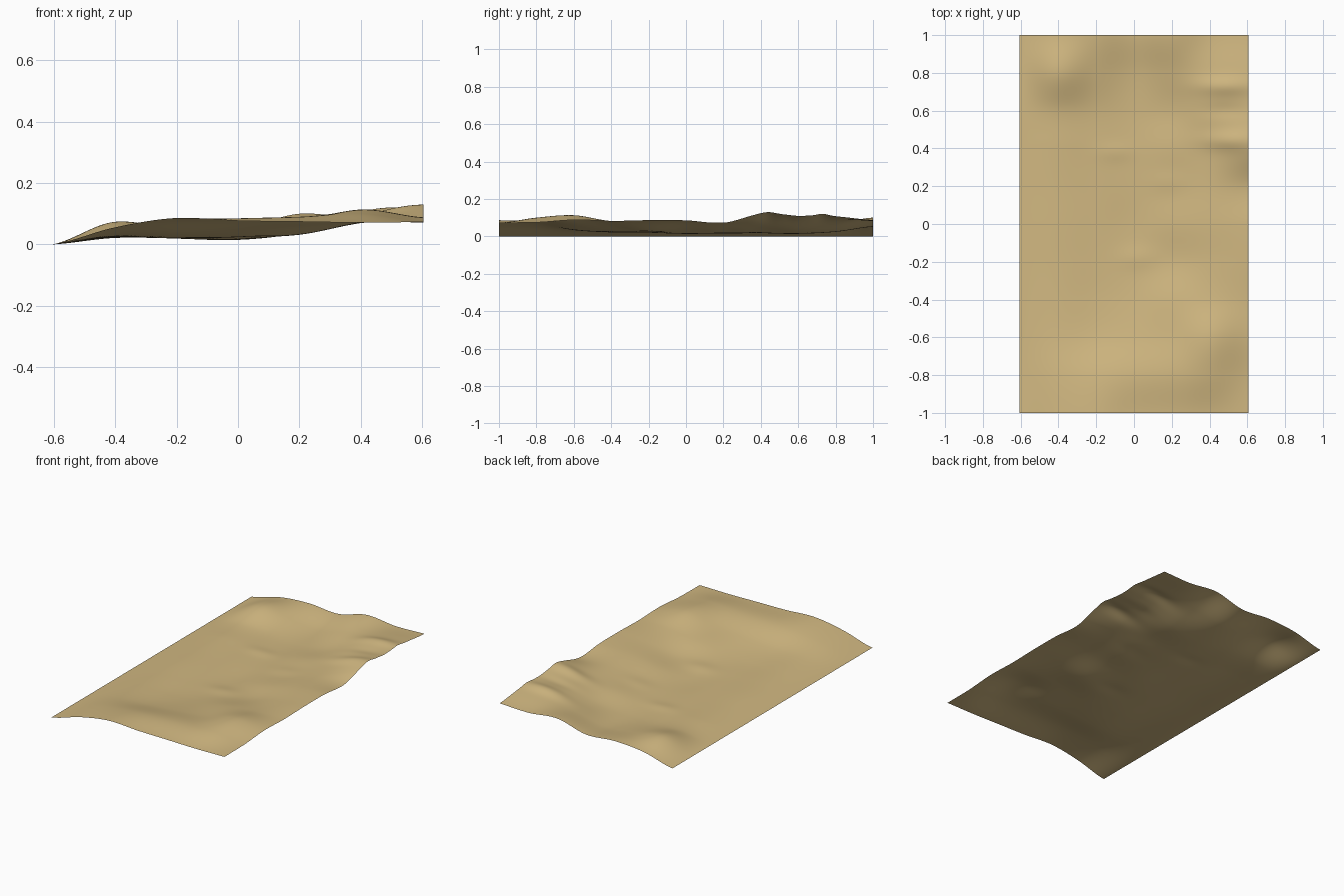
import bpy, bmesh, math

if "Cube" in bpy.data.objects:
    bpy.data.objects.remove(bpy.data.objects["Cube"])

# Terrain heights at control points: rows run y = -1..1, columns x = -0.605..0.605
HALF_X, HALF_Y = 0.605, 1.0
HEIGHTS = [
    [0, .055, .086, .077, .074, .071, .073],
    [0, .048, .074, .084, .090, .100, .075],
    [0, .030, .036, .052, .072, .113, .088],
    [0, .023, .022, .032, .058, .080, .083],
    [0, .021, .020, .020, .032, .070, .087],
    [0, .022, .020, .015, .040, .075, .086],
    [0, .022, .020, .017, .034, .070, .073],
    [0, .025, .020, .018, .044, .078, .120],
    [0, .030, .021, .015, .038, .092, .112],
    [0, .073, .045, .025, .065, .095, .107],
    [0, .050, .065, .053, .100, .083, .088],
]
# Narrow ridges: x, y, x radius, y radius, height
RIDGES = [(.50, .44, .14, .05, .014), (.48, .73, .15, .05, .016),
          (.48, .60, .12, .04, -.006), (.02, -.18, .10, .06, .006),
          (-.10, .38, .10, .05, .005), (.18, .22, .10, .06, .005)]
NX, NY = 96, 160


def spline(vals, t):
    """Smooth curve through evenly spaced values, t in 0..1."""
    n = len(vals) - 1
    i = min(int(t * n), n - 1)
    f = t * n - i
    b, c = vals[i], vals[i + 1]
    a = vals[i - 1] if i > 0 else b
    d = vals[i + 2] if i + 2 <= n else c
    return b + .5 * f * (c - a + f * (2*a - 5*b + 4*c - d + f * (3*(b - c) + d - a)))


def height(u, v):
    z = spline([spline(row, u) for row in HEIGHTS], v)
    x, y = (2*u - 1) * HALF_X, (2*v - 1) * HALF_Y
    for cx, cy, rx, ry, h in RIDGES:
        z += h * math.exp(-((x - cx) / rx)**2 - ((y - cy) / ry)**2)
    return max(z, 0) if u > 0 else 0


# Ground sheet
bm = bmesh.new()
grid = [[bm.verts.new(((2*i/NX - 1) * HALF_X, (2*j/NY - 1) * HALF_Y, height(i/NX, j/NY)))
         for i in range(NX + 1)] for j in range(NY + 1)]
for j in range(NY):
    for i in range(NX):
        bm.faces.new((grid[j][i], grid[j][i+1], grid[j+1][i+1], grid[j+1][i])).smooth = True
mesh = bpy.data.meshes.new("sand_terrain")
bm.to_mesh(mesh)
bm.free()
terrain = bpy.data.objects.new("sand_terrain", mesh)
bpy.context.collection.objects.link(terrain)

# Sand colour
sand = bpy.data.materials.new("sand")
sand.diffuse_color = (0.64, 0.48, 0.22, 1)
sand.use_nodes = True
sand.node_tree.nodes["Principled BSDF"].inputs["Base Color"].default_value = sand.diffuse_color
mesh.materials.append(sand)
